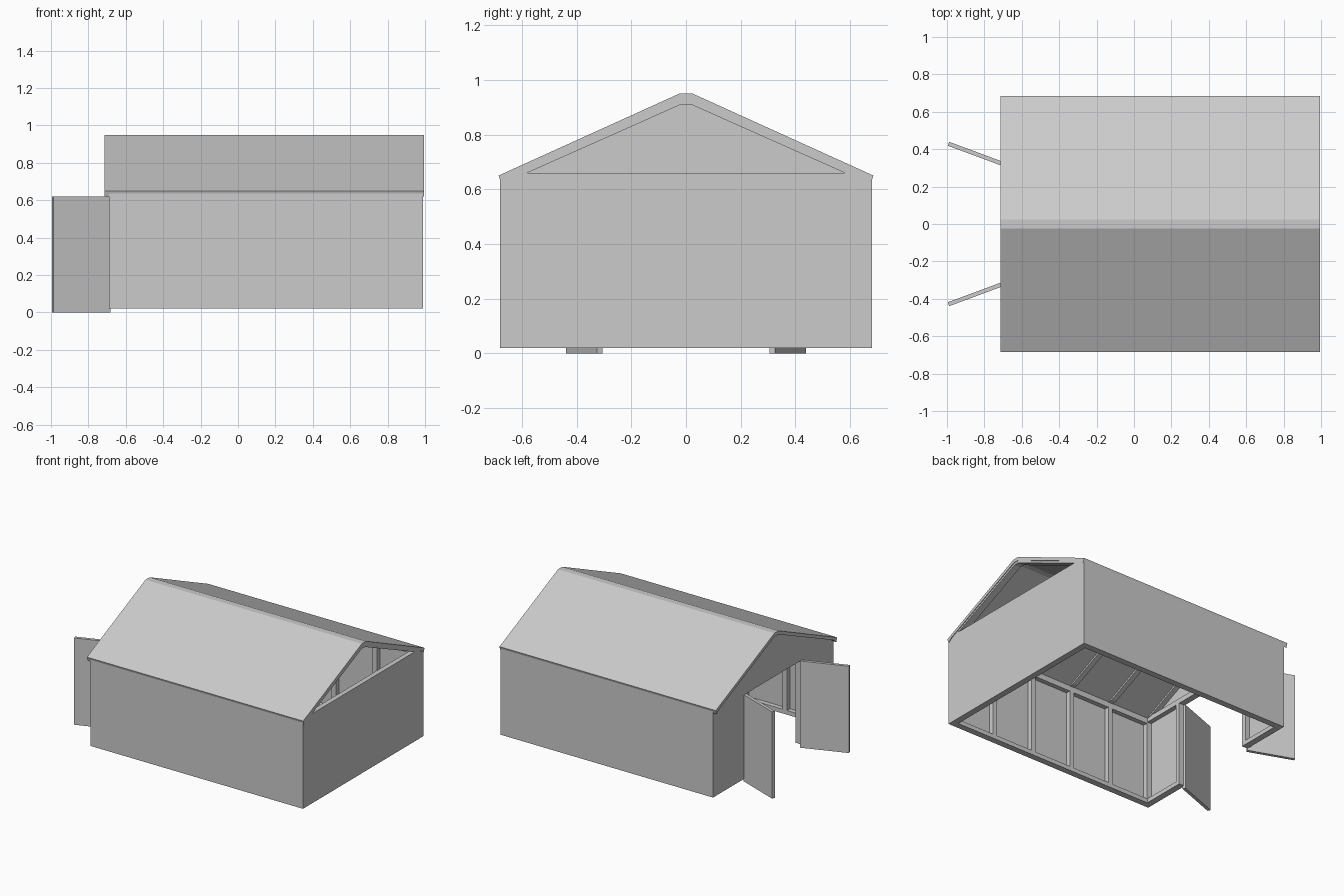
import bpy, bmesh, math
from mathutils import Matrix

if "Cube" in bpy.data.objects:
    bpy.data.objects.remove(bpy.data.objects["Cube"])

X0, X1 = -0.69, 0.99      # wall ends
W = 0.68                  # half width
Z0, ZT = 0.02, 0.62       # wall bottom, wall plate


def finish(name, bm):
    bmesh.ops.recalc_face_normals(bm, faces=bm.faces)
    me = bpy.data.meshes.new(name)
    bm.to_mesh(me)
    bm.free()
    ob = bpy.data.objects.new(name, me)
    bpy.context.collection.objects.link(ob)
    return ob


def box(name, x, y, z):
    bm = bmesh.new()
    size = [b - a for a, b in (x, y, z)]
    mid = [(a + b) / 2 for a, b in (x, y, z)]
    bmesh.ops.create_cube(bm, size=1, matrix=Matrix.Translation(mid) @ Matrix.Diagonal((*size, 1)))
    return finish(name, bm)


def extrude_x(name, pts, xa, xb):
    """Extrude a (y, z) profile along x."""
    bm = bmesh.new()
    face = bm.faces.new([bm.verts.new((xa, y, z)) for y, z in pts])
    res = bmesh.ops.extrude_face_region(bm, geom=[face])
    verts = [v for v in res["geom"] if isinstance(v, bmesh.types.BMVert)]
    bmesh.ops.translate(bm, verts=verts, vec=(xb - xa, 0, 0))
    return finish(name, bm)


def sym(half):
    """Complete a left half profile with its mirror image."""
    return half + [(-y, z) for y, z in reversed(half)]


def span(c, w):
    return (c - w / 2, c + w / 2)


# roof slab with flat ridge
outer = sym([(-0.685, 0.65), (-0.023, 0.95)])
inner = sym([(-0.675, 0.62), (-0.645, 0.645), (-0.021, 0.925)])
extrude_x("roof", outer + inner[::-1], -0.715, 0.995)

# rafter pairs under the roof, one per bay
raf = sym([(-0.66, 0.645), (-0.021, 0.928)]) + sym([(-0.602, 0.65), (-0.018, 0.91)])[::-1]
n = 5
stations = [X0 + 0.03 + i * (X1 - X0 - 0.06) / n for i in range(n + 1)]
for i, x in enumerate(stations):
    extrude_x(f"rafters_{i}", raf, x - 0.018, x + 0.018)
extrude_x("gable_rafters", raf, X1 - 0.03, X1)

# long walls, posts, sills and plates
for side, s in (("front", -1), ("back", 1)):
    def ys(a, b):
        return tuple(sorted((s * a, s * b)))
    box(f"{side}_wall", (X0, X1), ys(W - 0.012, W), (Z0, 0.645))
    box(f"{side}_sill", (X0 + 0.01, X1 - 0.01), ys(W - 0.045, W - 0.01), (Z0, 0.05))
    box(f"{side}_plate", (X0 + 0.01, X1 - 0.01), ys(W - 0.045, W - 0.01), (ZT - 0.01, 0.65))
    for i, x in enumerate(stations):
        box(f"{side}_post_{i}", span(x, 0.036), ys(W - 0.045, W - 0.01), (0.05, ZT))

    # entrance wall halves and door jambs
    box(f"{side}_entrance_wall", (X0, X0 + 0.012), ys(0.32, W), (Z0, 0.63))
    box(f"{side}_entrance_sill", (X0 + 0.01, X0 + 0.045), ys(0.32, W - 0.01), (Z0, 0.05))
    box(f"{side}_jamb", (X0 + 0.01, X0 + 0.045), ys(0.315, 0.35), (Z0, ZT))

    # open door leaf, hinged at the jamb
    door = box(f"{side}_door", (-0.327, 0), (-0.011, 0.011), (0.0, ZT))
    door.location = (X0 + 0.005, s * 0.315, 0)
    door.rotation_euler = (0, 0, -s * math.atan2(0.115, 0.31))

# right end wall with open gable above
box("end_wall", (X1 - 0.012, X1), (-W, W), (Z0, ZT))
box("end_sill", (X1 - 0.045, X1 - 0.01), (-W + 0.02, W - 0.02), (Z0, 0.05))
extrude_x("gable_chord", sym([(-0.675, 0.62), (-0.67, 0.645), (-0.6, 0.66)]), X1 - 0.035, X1)

# closed gable and header over the entrance
extrude_x("entrance_gable", sym([(-0.67, 0.62), (-0.645, 0.647), (-0.021, 0.928)]), X0, X0 + 0.012)
box("entrance_header", (X0 + 0.01, X0 + 0.045), (-W + 0.03, W - 0.03), (ZT, 0.655))
